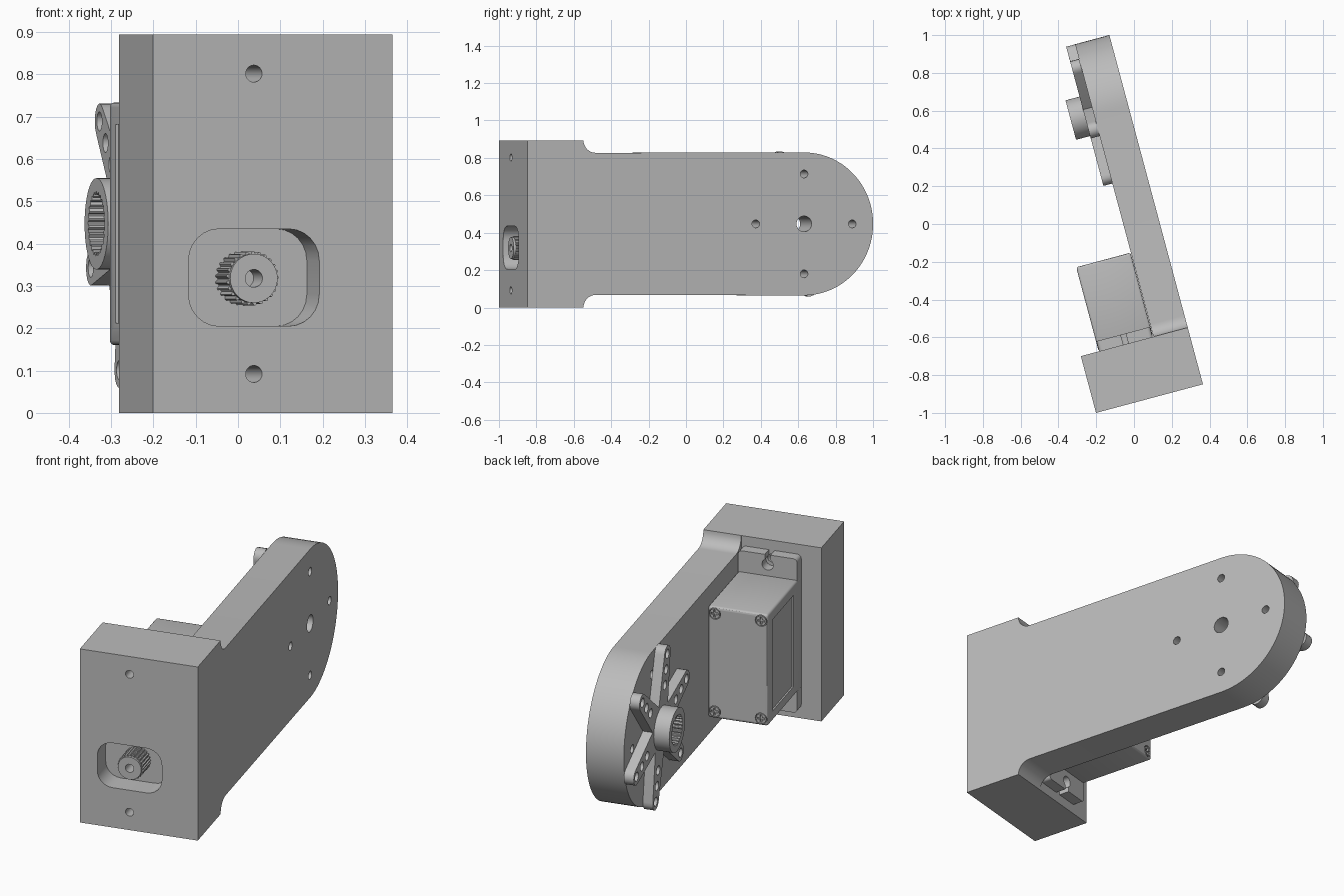
import bpy
import bmesh
from math import sin, cos, pi, radians
from mathutils import Matrix

cube = bpy.data.objects.get("Cube")
if cube:
    bpy.data.objects.remove(cube, do_unlink=True)

gray = bpy.data.materials.new("plain gray")
gray.use_nodes = True
gray.diffuse_color = (0.5, 0.5, 0.5, 1)
gray.node_tree.nodes["Principled BSDF"].inputs["Base Color"].default_value = (0.5, 0.5, 0.5, 1)
parts = []


def circle(a, b, r, n=32):
    return [(a + r * cos(2 * pi * i / n), b + r * sin(2 * pi * i / n)) for i in range(n)]


def gear(a, b, r_out, r_in, teeth):
    pts = []
    for i in range(teeth * 4):
        r = r_out if i % 4 < 2 else r_in
        t = 2 * pi * i / (teeth * 4)
        pts.append((a + r * cos(t), b + r * sin(t)))
    return pts


def rounded(a, b, half_a, half_b, r, n=6):
    pts = []
    for k, (sa, sb) in enumerate([(1, 1), (-1, 1), (-1, -1), (1, -1)]):
        for i in range(n + 1):
            t = pi / 2 * (k + i / n)
            pts.append((a + sa * (half_a - r) + r * cos(t), b + sb * (half_b - r) + r * sin(t)))
    return pts


def rect(a, b, half_a, half_b):
    return [(a + sa * half_a, b + sb * half_b) for sa, sb in [(1, 1), (-1, 1), (-1, -1), (1, -1)]]


def prism(name, axis, profile, lo, hi, keep=True):
    """Extrude a profile along x (profile in y, z) or along y (profile in x, z)."""
    bm = bmesh.new()
    rings = []
    for d in (lo, hi):
        rings.append([bm.verts.new((d, a, b) if axis == "x" else (a, d, b)) for a, b in profile])
    n = len(profile)
    for ring in rings:
        bm.faces.new(ring)
    for i in range(n):
        j = (i + 1) % n
        bm.faces.new((rings[0][i], rings[0][j], rings[1][j], rings[1][i]))
    bmesh.ops.recalc_face_normals(bm, faces=bm.faces)
    mesh = bpy.data.meshes.new(name)
    bm.to_mesh(mesh)
    bm.free()
    mesh.materials.append(gray)
    obj = bpy.data.objects.new(name, mesh)
    bpy.context.collection.objects.link(obj)
    if keep:
        parts.append(obj)
    return obj


def apply(obj, mod):
    bpy.context.view_layer.objects.active = obj
    bpy.ops.object.modifier_apply(modifier=mod.name)


def combine(obj, operation, axis, profile, lo, hi):
    tool = prism("tool", axis, profile, lo, hi, keep=False)
    mod = obj.modifiers.new("combine", "BOOLEAN")
    mod.operation = operation
    mod.solver = "EXACT"
    mod.object = tool
    apply(obj, mod)
    bpy.data.objects.remove(tool, do_unlink=True)


def cut(obj, axis, profile, lo, hi):
    combine(obj, "DIFFERENCE", axis, profile, lo, hi)


# Shared measures, in the bracket's own frame before it is turned
HEIGHT, MID = 0.894, 0.447
FRONT, BACK = -0.914, -0.603
LEFT, INNER, RIGHT = -0.453, -0.055, 0.133
AXIS, PIVOT = -0.206, 0.618
ARM_R, FILLET = 0.382, 0.067

# Bracket: arm with round end and filleted steps, plus motor block
upper = [(FRONT, HEIGHT), (BACK, HEIGHT)]
for i in range(1, 9):
    t = pi / 2 * i / 8
    upper.append((BACK + FILLET * (1 - cos(t)), HEIGHT - FILLET * sin(t)))
for i in range(25):
    t = pi / 2 * (1 - i / 24)
    upper.append((PIVOT + ARM_R * cos(t), MID + ARM_R * sin(t)))
lower = [(y, HEIGHT - z) for y, z in reversed(upper[:-1])]
bracket = prism("bracket", "x", upper + lower, INNER, RIGHT)
combine(bracket, "UNION", "y", rect((LEFT + INNER) / 2, MID, (INNER - LEFT) / 2, MID), FRONT, BACK)

# Shaft window and mounting holes in the block
cut(bracket, "y", rounded(AXIS, 0.32, 0.16, 0.115, 0.075), FRONT - 0.1, -0.8)
for side in (-1, 1):
    cut(bracket, "y", circle(AXIS, MID + side * 0.355, 0.02, 24), FRONT - 0.1, BACK + 0.02)

# Pivot hole and four screw holes in the arm
cut(bracket, "x", circle(PIVOT, MID, 0.042), INNER - 0.1, RIGHT + 0.1)
for k in range(4):
    t = k * pi / 2
    cut(bracket, "x", circle(PIVOT + 0.267 * cos(t), MID + 0.267 * sin(t), 0.021, 24),
        INNER - 0.1, RIGHT + 0.1)

# Splined output shaft with a screw hole
shaft = prism("output_shaft", "y", gear(AXIS, 0.318, 0.064, 0.058, 25), FRONT + 0.012, -0.79)
combine(shaft, "UNION", "y", circle(AXIS, 0.318, 0.058), FRONT, FRONT + 0.02)
cut(shaft, "y", circle(AXIS, 0.318, 0.021, 24), FRONT - 0.05, FRONT + 0.08)

# Motor mounting flange with open slots
flange = prism("motor_flange", "y", rounded(AXIS, MID, 0.147, 0.396, 0.02), BACK, -0.548)
for side in (-1, 1):
    cut(flange, "y", circle(AXIS, MID + side * 0.345, 0.028, 24), BACK - 0.01, -0.5)
    cut(flange, "y", rect(AXIS, MID + side * 0.39, 0.014, 0.035), BACK - 0.01, -0.5)

# Motor case with softened edges and recessed side panel
case = prism("motor_case", "y", rect(AXIS, MID, 0.149, 0.287), BACK, -0.142)
bevel = case.modifiers.new("soft_edges", "BEVEL")
bevel.width = 0.012
bevel.segments = 3
apply(case, bevel)
cut(case, "x", rect(-0.35, MID, 0.145, 0.235), -0.5, AXIS - 0.149 + 0.008)

# Cross-head screws on the motor back
for sx in (-1, 1):
    for sz in (-1, 1):
        x, z = AXIS + sx * 0.115, MID + sz * 0.252
        cut(case, "y", circle(x, z, 0.029, 24), -0.16, -0.1)
        screw = prism("case_screw", "y", circle(x, z, 0.025, 24), -0.165, -0.142)
        cut(screw, "y", rect(x, z, 0.018, 0.005), -0.152, -0.1)
        cut(screw, "y", rect(x, z, 0.005, 0.018), -0.152, -0.1)

# Six-armed horn plate
star, holes = [], []
for k in range(6):
    a = radians(43 + 60 * k)
    for i in range(9):
        t = a - pi / 2 + pi * i / 8
        star.append((PIVOT + 0.355 * cos(a) + 0.042 * cos(t), MID + 0.355 * sin(a) + 0.042 * sin(t)))
    v = a + pi / 6
    star.append((PIVOT + 0.125 * cos(v), MID + 0.125 * sin(v)))
    holes += [(PIVOT + r * cos(a), MID + r * sin(a)) for r in (0.205, 0.28, 0.355)]
horn = prism("horn_plate", "x", star, -0.104, INNER)
for y, z in holes:
    cut(horn, "x", circle(y, z, 0.023, 16), -0.15, 0)
cut(horn, "x", circle(PIVOT, MID, 0.042), -0.15, 0)

# Horn hub with splined bore
hub = prism("horn_hub", "x", circle(PIVOT, MID, 0.108, 48), -0.181, -0.103)
cut(hub, "x", gear(PIVOT, MID, 0.076, 0.069, 25), -0.25, 0)

# Turn the assembly and shade it
for obj in parts:
    obj.data.transform(Matrix.Rotation(radians(15), 4, "Z"))
bpy.ops.object.select_all(action="DESELECT")
for obj in parts:
    obj.select_set(True)
bpy.context.view_layer.objects.active = bracket
bpy.ops.object.shade_smooth_by_angle(angle=radians(30))
